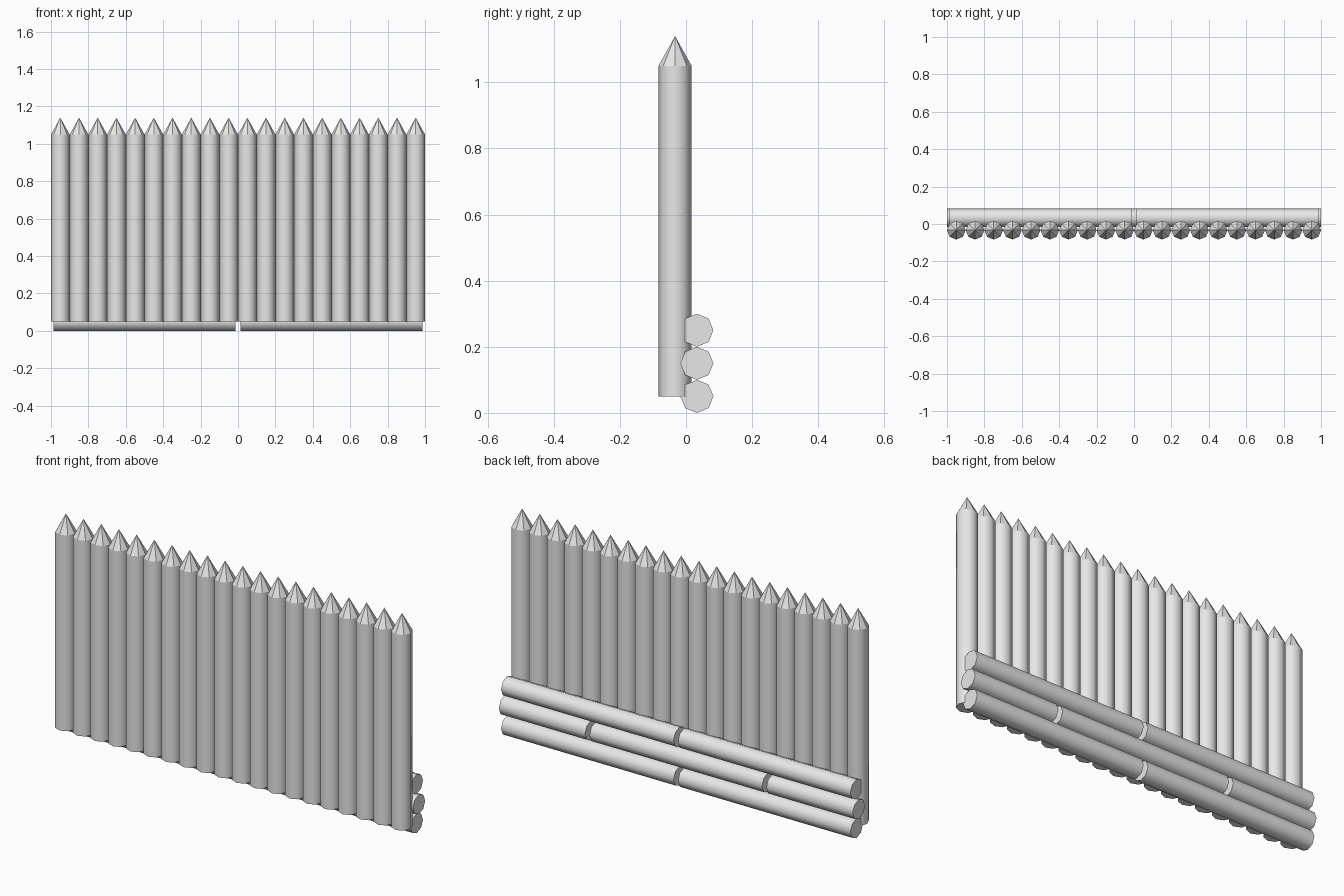
import bpy, bmesh
from math import pi
from mathutils import Matrix

if "Cube" in bpy.data.objects:
    bpy.data.objects.remove(bpy.data.objects["Cube"])

RADIUS, SIDES = 0.05, 8

grey = bpy.data.materials.new("plain_grey")
grey.use_nodes = True
grey.diffuse_color = (0.8, 0.8, 0.8, 1)
grey.node_tree.nodes["Principled BSDF"].inputs["Base Color"].default_value = grey.diffuse_color


def make_pole(name, length, tip=0.0):
    """Upright eight-sided pole with smooth sides and an optional flat-sided point."""
    bm = bmesh.new()
    bmesh.ops.create_cone(bm, cap_ends=True, segments=SIDES, radius1=RADIUS,
                          radius2=RADIUS, depth=length,
                          matrix=Matrix.Translation((0, 0, length / 2)))
    for face in bm.faces:
        face.smooth = abs(face.normal.z) < 0.5
    if tip:
        top = max(bm.faces, key=lambda f: f.calc_center_median().z)
        fan = bmesh.ops.poke(bm, faces=[top])
        fan["verts"][0].co.z += tip
        for face in fan["faces"]:
            face.smooth = False
    mesh = bpy.data.meshes.new(name)
    bm.to_mesh(mesh)
    bm.free()
    mesh.materials.append(grey)
    return mesh


def place(name, mesh, location, turn=0.0):
    obj = bpy.data.objects.new(name, mesh)
    obj.location = location
    obj.rotation_euler.y = turn
    bpy.context.collection.objects.link(obj)


# Row of sharpened upright stakes
stake = make_pole("stake", 1.0, tip=0.09)
for i in range(20):
    place(f"stake_{i + 1}", stake, (-0.95 + i * 0.1, -0.033, 0.05))

# Stacked logs behind, with staggered joints
long_log = make_pole("long_log", 0.975)
short_log = make_pole("short_log", 0.4875)
courses = [
    ("bottom_log", 0.05, [(long_log, -0.9875), (long_log, 0.0125)]),
    ("middle_log", 0.15, [(short_log, -1.0), (long_log, -0.4875), (short_log, 0.5125)]),
    ("top_log", 0.25, [(long_log, -0.9875), (long_log, 0.0125)]),
]
for name, z, logs in courses:
    for i, (mesh, start) in enumerate(logs):
        place(f"{name}_{i + 1}", mesh, (start, 0.033, z), pi / 2)
